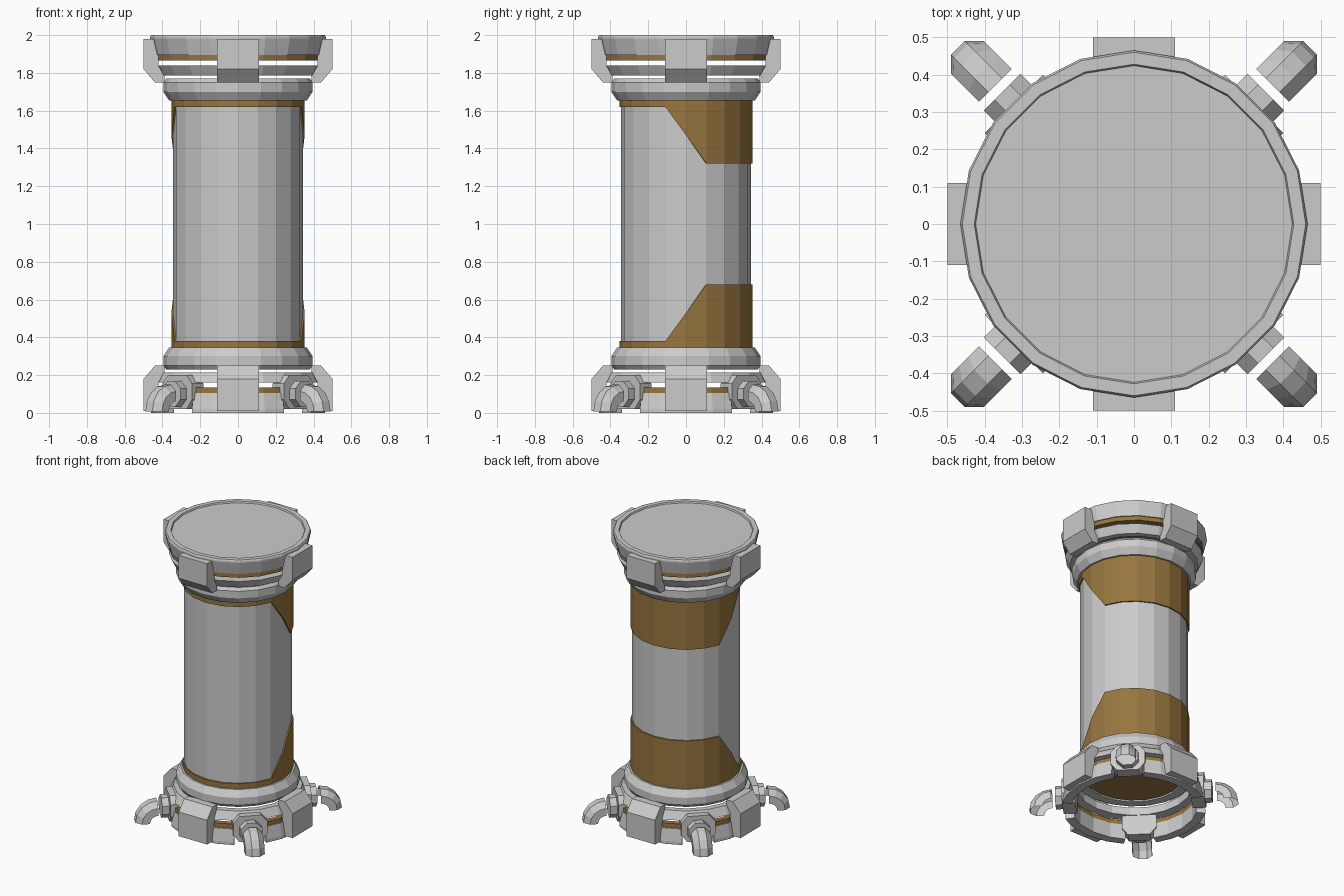
import bpy, bmesh
from math import sin, cos, pi, radians
from mathutils import Matrix

if "Cube" in bpy.data.objects:
    bpy.data.objects.remove(bpy.data.objects["Cube"])

brown = bpy.data.materials.new("brown_paint")
brown.diffuse_color = (0.31, 0.18, 0.05, 1)
brown.use_nodes = True
brown.node_tree.nodes["Principled BSDF"].inputs["Base Color"].default_value = brown.diffuse_color
FULL = [i * 18 for i in range(20)]


def finish(name, bm, mat=None, turn=0, normals=True):
    bmesh.ops.rotate(bm, verts=bm.verts, cent=(0, 0, 0),
                     matrix=Matrix.Rotation(radians(turn), 3, 'Z'))
    if normals:
        bmesh.ops.recalc_face_normals(bm, faces=bm.faces)
    me = bpy.data.meshes.new(name)
    bm.to_mesh(me)
    bm.free()
    if mat:
        me.materials.append(mat)
    ob = bpy.data.objects.new(name, me)
    bpy.context.collection.objects.link(ob)
    return ob


def lathe(name, prof, mat=None, angles=FULL, loop=False, flip=False, turn=0):
    """Turn (radius, z) points; loop closes the section into a hollow ring."""
    bm = bmesh.new()
    full = angles is FULL
    cols = [[bm.verts.new((r * cos(radians(a)), r * sin(radians(a)), 2 - z if flip else z))
             for r, z in prof] for a in angles]
    n, m = len(cols), len(prof)
    for i in range(n if full else n - 1):
        a, b = cols[i], cols[(i + 1) % n]
        for j in range(m if loop else m - 1):
            k = (j + 1) % m
            bm.faces.new((a[j], b[j], b[k], a[k]))
    if not full:
        bm.faces.new(cols[0])
        bm.faces.new(cols[-1])
    elif not loop:
        bm.faces.new([c[0] for c in cols])
        bm.faces.new([c[-1] for c in cols])
    return finish(name, bm, mat, turn)


def prism(name, pts_a, pts_b, turn=0):
    """Solid between two matching outlines."""
    bm = bmesh.new()
    a = [bm.verts.new(p) for p in pts_a]
    b = [bm.verts.new(p) for p in pts_b]
    bm.faces.new(a)
    bm.faces.new(b)
    for i in range(len(a)):
        j = (i + 1) % len(a)
        bm.faces.new((a[i], a[j], b[j], b[i]))
    return finish(name, bm, None, turn)


# main tank body
lathe("tank_body", [(0.344, 0.32), (0.344, 1.68)])

for flip, end in ((False, "lower"), (True, "upper")):
    # painted band, low at the front and tall at the back
    bm = bmesh.new()
    rows = []
    for a in FULL:
        c, s = cos(radians(a)), sin(radians(a))
        t = min(1, max(0, (0.352 * s + 0.109) / 0.218))
        h = 0.38 + 0.30 * t
        rows.append([bm.verts.new((r * c, r * s, 2 - z if flip else z))
                     for r, z in ((0.353, 0.33), (0.353, h), (0.343, h))])
    for i in range(20):
        a, b = rows[i], rows[(i + 1) % 20]
        for j in range(2):
            bm.faces.new((a[j], b[j], b[j + 1], a[j + 1]))
    finish(end + "_painted_band", bm, brown)

    # shoulder collar and its brown end plate
    lathe(end + "_collar", [(0.32, 0.23), (0.38, 0.23), (0.395, 0.25),
                            (0.395, 0.30), (0.365, 0.345), (0.32, 0.345)],
          loop=True, flip=flip)
    lathe(end + "_end_plate", [(0.325, 0.24), (0.325, 0.30)], brown, flip=flip)
    # tapered spacer ring
    lathe(end + "_spacer_ring", [(0.37, 0.16), (0.44, 0.16), (0.41, 0.215),
                                 (0.37, 0.215)], loop=True, flip=flip)

    # four clamps
    for k in range(4):
        prof = [(0.42, 0.01), (0.5, 0.01), (0.5, 0.18), (0.44, 0.25),
                (0.39, 0.25), (0.39, 0.21), (0.42, 0.16)]
        if flip:
            prof[0], prof[1] = (0.42, 0.02), (0.5, 0.02)
        out = [[(x, y, 2 - z if flip else z) for x, z in prof] for y in (-0.11, 0.11)]
        prism("%s_clamp_%d" % (end, k + 1), *out, turn=90 * k)

# top lid with shallow recess and brown seal
lathe("top_lid", [(0.445, 1.895), (0.465, 1.98), (0.465, 1.99), (0.46, 2.0),
                  (0.428, 2.0), (0.424, 1.99)])
lathe("lid_seal", [(0.438, 1.865), (0.438, 1.897)], brown)

ARC = [-32, -18, 0, 18, 32]
for k in range(4):
    # base ring segments with brown seal
    lathe("base_segment_%d" % (k + 1), [(0.40, 0.0), (0.46, 0.0), (0.46, 0.02),
                                        (0.445, 0.105), (0.40, 0.105)],
          angles=ARC, loop=True, turn=90 * k)
    lathe("base_seal_%d" % (k + 1), [(0.40, 0.105), (0.438, 0.105),
                                     (0.438, 0.135), (0.40, 0.135)],
          brown, angles=ARC, loop=True, turn=90 * k)

    # diagonal outlet mount
    d = 45 + 90 * k
    oct_pts = [(-0.07, 0.02), (0.07, 0.02), (0.11, 0.07), (0.11, 0.155),
               (0.07, 0.2), (-0.07, 0.2), (-0.11, 0.155), (-0.11, 0.07)]
    prism("outlet_mount_%d" % (k + 1), [(0.37, y, z) for y, z in oct_pts],
          [(0.455, y, z) for y, z in oct_pts], turn=d)

    # outlet nut
    nut = [(0.075 * cos(pi / 8 + i * pi / 4), 0.1 + 0.075 * sin(pi / 8 + i * pi / 4))
           for i in range(8)]
    prism("outlet_nut_%d" % (k + 1), [(0.44, y, z) for y, z in nut],
          [(0.5, y, z) for y, z in nut], turn=d)

    # curved outlet pipe, open along its inner side
    bm = bmesh.new()
    rows = []
    for s in range(5):
        t = s * pi / 8
        row = []
        for i in range(6):
            u = radians(-22.5 + 45 * i)
            R = 0.08 + 0.067 * sin(u)
            row.append(bm.verts.new((0.525 + R * sin(t), 0.067 * cos(u), 0.008 + R * cos(t))))
        rows.append(row)
    for a, b in zip(rows, rows[1:]):
        for i in range(5):
            bm.faces.new((a[i], b[i], b[i + 1], a[i + 1]))
    finish("outlet_pipe_%d" % (k + 1), bm, None, d, normals=False)
